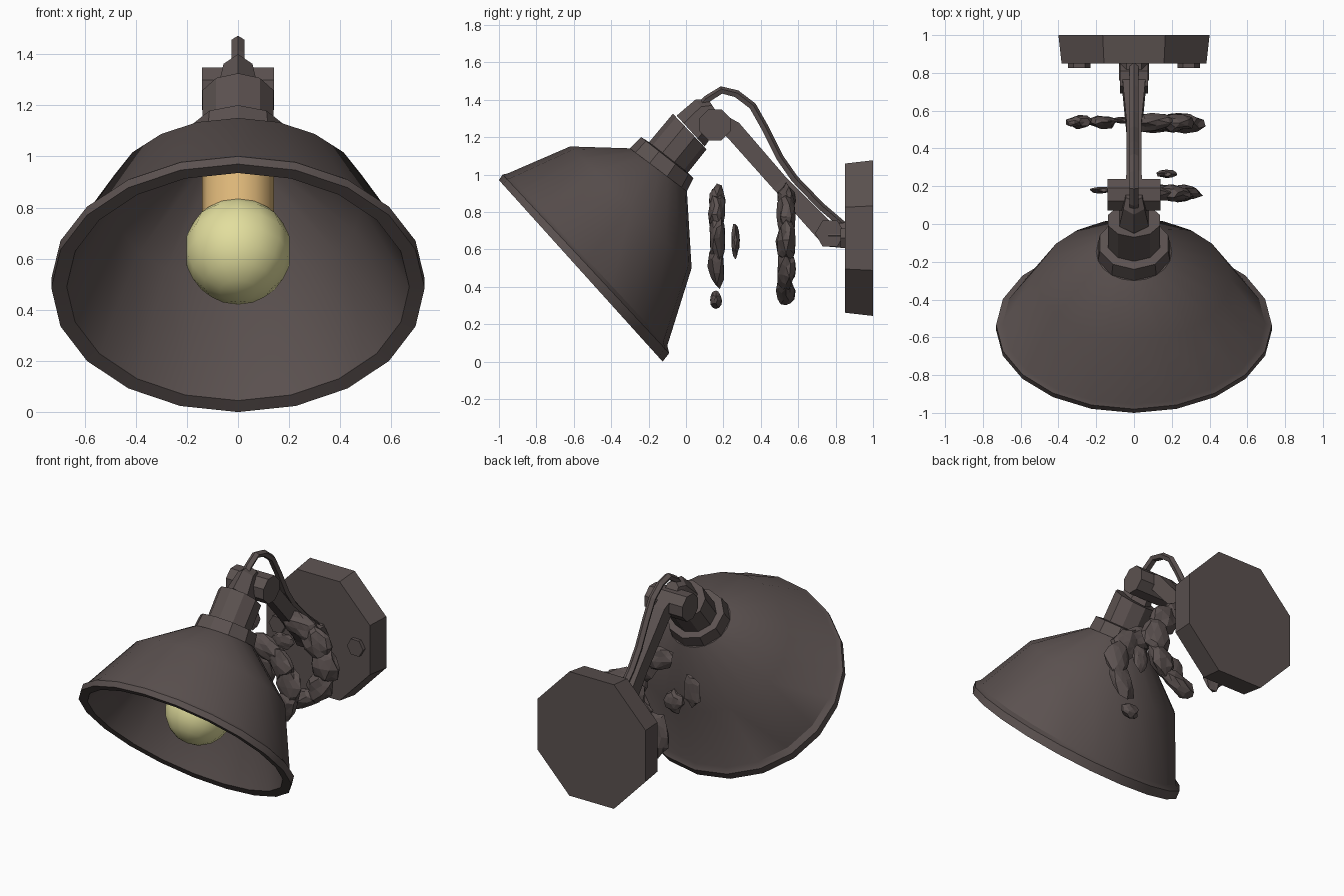
import bpy, bmesh, math, random
from mathutils import Vector, Matrix

if "Cube" in bpy.data.objects:
    bpy.data.objects.remove(bpy.data.objects["Cube"])

random.seed(4)


def material(name, rgb):
    m = bpy.data.materials.new(name)
    m.diffuse_color = (*rgb, 1)
    m.use_nodes = True
    m.node_tree.nodes["Principled BSDF"].inputs["Base Color"].default_value = m.diffuse_color
    return m


METAL = material("dark_brown_metal", (0.105, 0.083, 0.080))
GLASS = material("pale_yellow_glass", (0.76, 0.73, 0.34))
BRASS = material("tan_socket", (0.72, 0.47, 0.19))


def finish(name, bm, mat, smooth=None):
    bmesh.ops.recalc_face_normals(bm, faces=bm.faces)
    me = bpy.data.meshes.new(name)
    bm.to_mesh(me)
    bm.free()
    me.materials.append(mat)
    ob = bpy.data.objects.new(name, me)
    bpy.context.collection.objects.link(ob)
    if smooth:
        bpy.ops.object.select_all(action='DESELECT')
        ob.select_set(True)
        bpy.context.view_layer.objects.active = ob
        bpy.ops.object.shade_smooth_by_angle(angle=math.radians(smooth))
    return ob


def loft(name, rings, sides, mat, smooth=None, phase=0.0):
    """Each ring: upper (y, z), lower (y, z), half width in x."""
    bm = bmesh.new()
    loops = []
    for up, low, rx in rings:
        u, l = Vector((0, *up)), Vector((0, *low))
        c, h = (u + l) / 2, (u - l) / 2
        loop = []
        for i in range(sides):
            t = math.tau * (i + phase) / sides
            loop.append(bm.verts.new(c + h * math.cos(t) + Vector((rx * math.sin(t), 0, 0))))
        loops.append(loop)
    for a, b in zip(loops, loops[1:]):
        for i in range(sides):
            j = (i + 1) % sides
            bm.faces.new((a[i], a[j], b[j], b[i]))
    bm.faces.new(loops[0])
    bm.faces.new(loops[-1])
    return finish(name, bm, mat, smooth)


def sweep(name, path, sides, mat, smooth=None, phase=0.0):
    """Bar along (y, z, half thickness, half width) points."""
    rings = []
    for i, (y, z, r, w) in enumerate(path):
        a, b = path[max(i - 1, 0)], path[min(i + 1, len(path) - 1)]
        d = Vector((b[0] - a[0], b[1] - a[1])).normalized()
        n = Vector((-d.y, d.x)) * r
        rings.append(((y + n.x, z + n.y), (y - n.x, z - n.y), w))
    return loft(name, rings, sides, mat, smooth, phase)


def cylinder(name, centre, axis, r, depth, sides, scale=(1, 1), r2=None, spin=0.5):
    bm = bmesh.new()
    rot = Vector(axis).to_track_quat('Z', 'Y').to_matrix().to_4x4()
    mat = (Matrix.Translation(centre) @ rot @ Matrix.Diagonal((*scale, 1, 1))
           @ Matrix.Rotation(spin * math.tau / sides, 4, 'Z'))
    bmesh.ops.create_cone(bm, cap_ends=True, segments=sides, radius1=r,
                          radius2=r2 or r, depth=depth, matrix=mat)
    return finish(name, bm, METAL)


# Shade: outer skin, rolled lip, then inner skin
loft("shade", [
    ((-0.30, 1.14), (0.005, 0.91), 0.20),
    ((-0.62, 1.15), (0.03, 0.50), 0.51),
    ((-0.955, 1.005), (-0.10, 0.085), 0.695),
    ((-0.98, 1.0), (-0.09, 0.045), 0.73),
    ((-1.0, 0.97), (-0.125, 0.0), 0.73),
    ((-0.965, 0.935), (-0.155, 0.045), 0.67),
    ((-0.61, 1.11), (-0.005, 0.50), 0.48),
    ((-0.30, 1.10), (-0.03, 0.90), 0.18),
], 20, METAL, 32)

# Socket housing above the shade
loft("shade_collar", [
    ((-0.30, 1.14), (0.005, 0.91), 0.20),
    ((-0.24, 1.20), (0.04, 0.98), 0.19),
    ((-0.20, 1.175), (0.01, 1.01), 0.145),
], 10, METAL)
loft("socket_housing", [
    ((-0.20, 1.17), (0.01, 1.01), 0.145),
    ((-0.07, 1.325), (0.11, 1.135), 0.145),
], 10, METAL)
loft("socket_stem", [
    ((-0.05, 1.315), (0.10, 1.15), 0.09),
    ((0.05, 1.40), (0.17, 1.25), 0.065),
    ((0.12, 1.40), (0.20, 1.28), 0.05),
], 6, METAL)

# Bulb and its holder
sweep("bulb_holder", [(-0.40, 0.66, 0.14, 0.14), (-0.16, 0.99, 0.14, 0.14)], 12, BRASS, 40)
bm = bmesh.new()
bmesh.ops.create_uvsphere(bm, u_segments=14, v_segments=9, radius=0.21,
                          matrix=Matrix.Translation((0, -0.41, 0.63)) @ Matrix.Rotation(-0.65, 4, 'X'))
finish("bulb", bm, GLASS, 50)

# Arm, pivots and cable
cylinder("upper_pivot", (0, 0.155, 1.265), (1, 0, 0), 0.09, 0.28, 8)
sweep("arm", [(0.14, 1.30, 0.07, 0.07), (0.25, 1.24, 0.07, 0.055), (0.50, 0.955, 0.065, 0.055),
              (0.76, 0.68, 0.08, 0.09)], 4, METAL, phase=0.5)
cylinder("lower_pivot", (0, 0.77, 0.685), (1, 0, 0), 0.08, 0.15, 6)
sweep("wall_joint", [(0.76, 0.675, 0.07, 0.08), (0.87, 0.675, 0.08, 0.08)], 6, METAL, phase=0.5)
sweep("cable", [(y, z, 0.022, 0.026) for y, z in (
    (0.06, 1.34), (0.11, 1.40), (0.19, 1.45), (0.27, 1.43), (0.355, 1.365), (0.42, 1.25),
    (0.50, 1.09), (0.58, 0.975), (0.72, 0.83), (0.86, 0.71))], 5, METAL)

# Octagonal wall plate with two bolts
cylinder("wall_plate", (0, 0.925, 0.66), (0, 1, 0), 0.415, 0.15, 8, (1, 1.04), 0.433)
for side in (-1, 1):
    cylinder("plate_bolt", (side * 0.29, 0.845, 0.66), (0, 1, 0), 0.06, 0.04, 6)


# Ragged ring remnants hanging around the arm
def shard(bm, centre, size, angle=0.0):
    mat = Matrix.Translation(centre) @ Matrix.Rotation(-angle, 4, 'Y') @ Matrix.Diagonal((*size, 1))
    new = bmesh.ops.create_icosphere(bm, subdivisions=2, radius=1)["verts"]
    for v in new:
        v.co = mat @ (v.co * random.uniform(0.72, 1.05))


def ragged_ring(name, y, arc, thick, bits):
    bm = bmesh.new()
    for deg, radius, width in arc:
        a = math.radians(deg)
        shard(bm, (radius * math.cos(a), y, 0.63 + radius * math.sin(a)), (width, thick, 0.14), a)
    for centre, size in bits:
        shard(bm, centre, size)
    finish(name, bm, METAL)


ragged_ring("front_ragged_ring", 0.165,
            [(-28, 0.26, 0.08), (5, 0.27, 0.10), (38, 0.26, 0.10), (66, 0.25, 0.08)], 0.05,
            [((0.17, 0.265, 0.65), (0.06, 0.025, 0.10)),
             ((0.17, 0.16, 0.33), (0.08, 0.035, 0.05)),
             ((-0.17, 0.18, 0.72), (0.07, 0.02, 0.12))])
ragged_ring("rear_ragged_ring", 0.535,
            [(-68, 0.27, 0.07), (-30, 0.27, 0.09), (3, 0.27, 0.11), (36, 0.26, 0.10), (68, 0.25, 0.09)], 0.055,
            [((-0.29, 0.54, 0.82), (0.07, 0.04, 0.09)),
             ((-0.17, 0.54, 0.57), (0.09, 0.04, 0.17)),
             ((-0.05, 0.55, 0.72), (0.09, 0.02, 0.06))])
